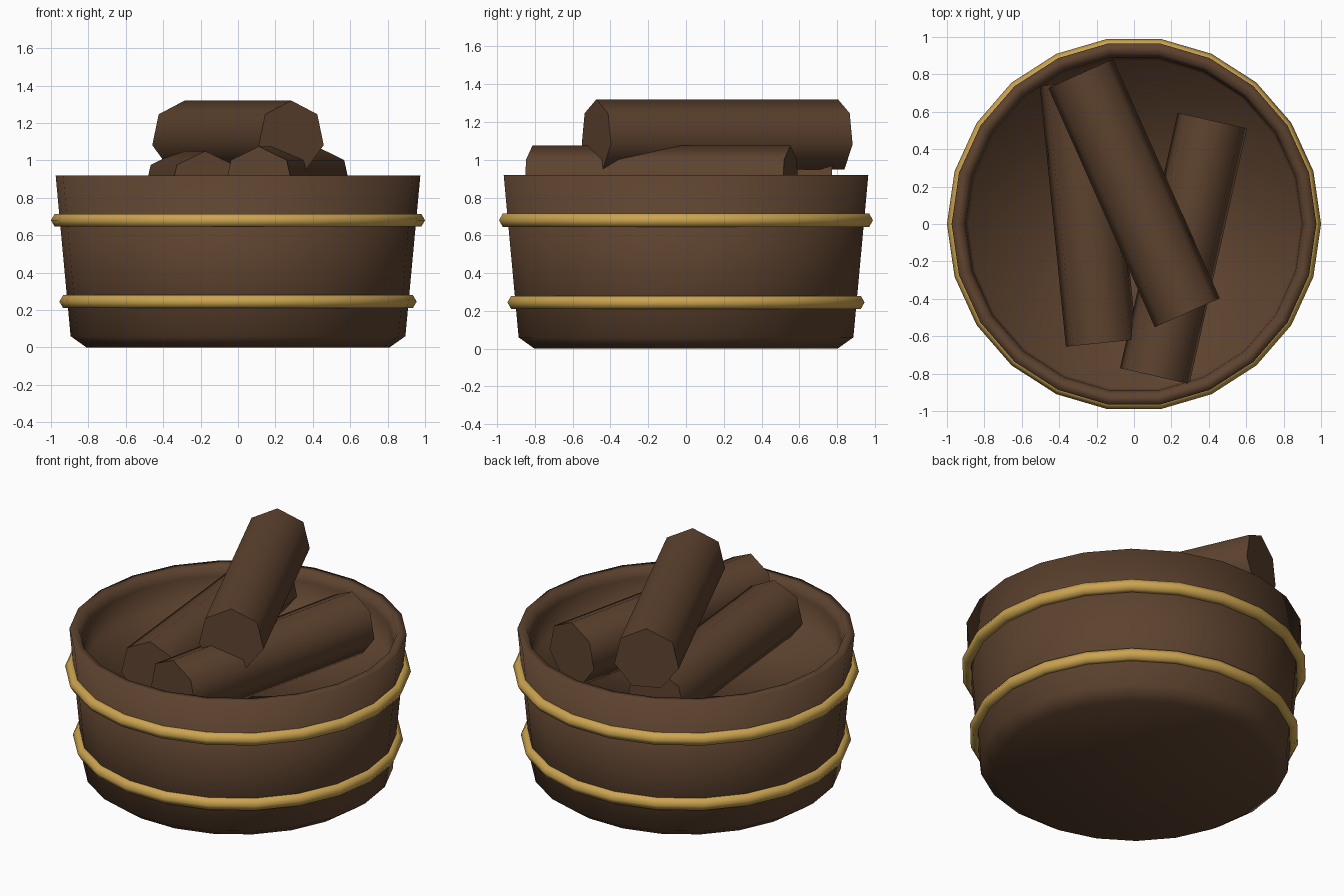
import bpy, bmesh, math
from mathutils import Matrix, Vector

if "Cube" in bpy.data.objects:
    bpy.data.objects.remove(bpy.data.objects["Cube"])

SIDES = 22

def material(name, rgb):
    m = bpy.data.materials.new(name)
    m.diffuse_color = (*rgb, 1)
    m.use_nodes = True
    m.node_tree.nodes["Principled BSDF"].inputs["Base Color"].default_value = m.diffuse_color
    return m

wood = material("dark_wood", (0.11, 0.055, 0.028))
brass = material("brass", (0.60, 0.37, 0.08))

def finish(bm, name, mat, angle):
    bmesh.ops.recalc_face_normals(bm, faces=bm.faces)
    me = bpy.data.meshes.new(name)
    bm.to_mesh(me)
    bm.free()
    me.materials.append(mat)
    ob = bpy.data.objects.new(name, me)
    bpy.context.collection.objects.link(ob)
    bpy.ops.object.select_all(action='DESELECT')
    bpy.context.view_layer.objects.active = ob
    ob.select_set(True)
    bpy.ops.object.shade_smooth_by_angle(angle=math.radians(angle))
    return ob

def lathe(name, profile, mat, closed, angle):
    """Spin (radius, z) points; open profiles get flat caps at both ends."""
    bm = bmesh.new()
    rings = []
    for r, z in profile:
        rings.append([bm.verts.new((r * math.cos(2 * math.pi * i / SIDES),
                                    r * math.sin(2 * math.pi * i / SIDES), z))
                      for i in range(SIDES)])
    pairs = list(zip(rings, rings[1:]))
    if closed:
        pairs.append((rings[-1], rings[0]))
    else:
        bm.faces.new(rings[0])
        bm.faces.new(rings[-1])
    for a, b in pairs:
        for i in range(SIDES):
            j = (i + 1) % SIDES
            bm.faces.new((a[i], a[j], b[j], b[i]))
    return finish(bm, name, mat, angle)

# Tub: chamfered base, flared wall, thick rim and raised floor under the logs
lathe("tub", [(0.81, 0), (0.895, 0.06), (0.975, 0.92),
              (0.92, 0.92), (0.90, 0.86), (0.885, 0.70)], wood, False, 120)

# Two hexagonal-section hoops
for name, radius, z in (("upper_hoop", 0.96, 0.68), ("lower_hoop", 0.915, 0.245)):
    section = [(radius + 0.04 * math.cos(k * math.pi / 3),
                z + 0.04 * math.sin(k * math.pi / 3)) for k in range(6)]
    lathe(name, section, brass, True, 65)

# Seven-sided logs with one ridge pointing up
def log(name, centre, direction, length=1.40, radius=0.195):
    bm = bmesh.new()
    bmesh.ops.create_cone(bm, cap_ends=True, segments=7, radius1=radius,
                          radius2=radius, depth=length)
    along = Vector((*direction, 0)).normalized()
    up = Vector((0, 0, 1))
    side = up.cross(along)
    # local y (first cone vertex) becomes up, local z runs along the log
    frame = Matrix((side, up, along)).transposed().to_4x4()
    bm.transform(Matrix.Translation(centre) @ frame)
    return finish(bm, name, wood, 60)

log("left_log", (-0.245, 0.06, 0.855), (-0.10, 0.995))
log("right_log", (0.265, -0.13, 0.88), (0.22, 0.975))
log("top_log", (0.0, 0.165, 1.125), (0.407, -0.914))
